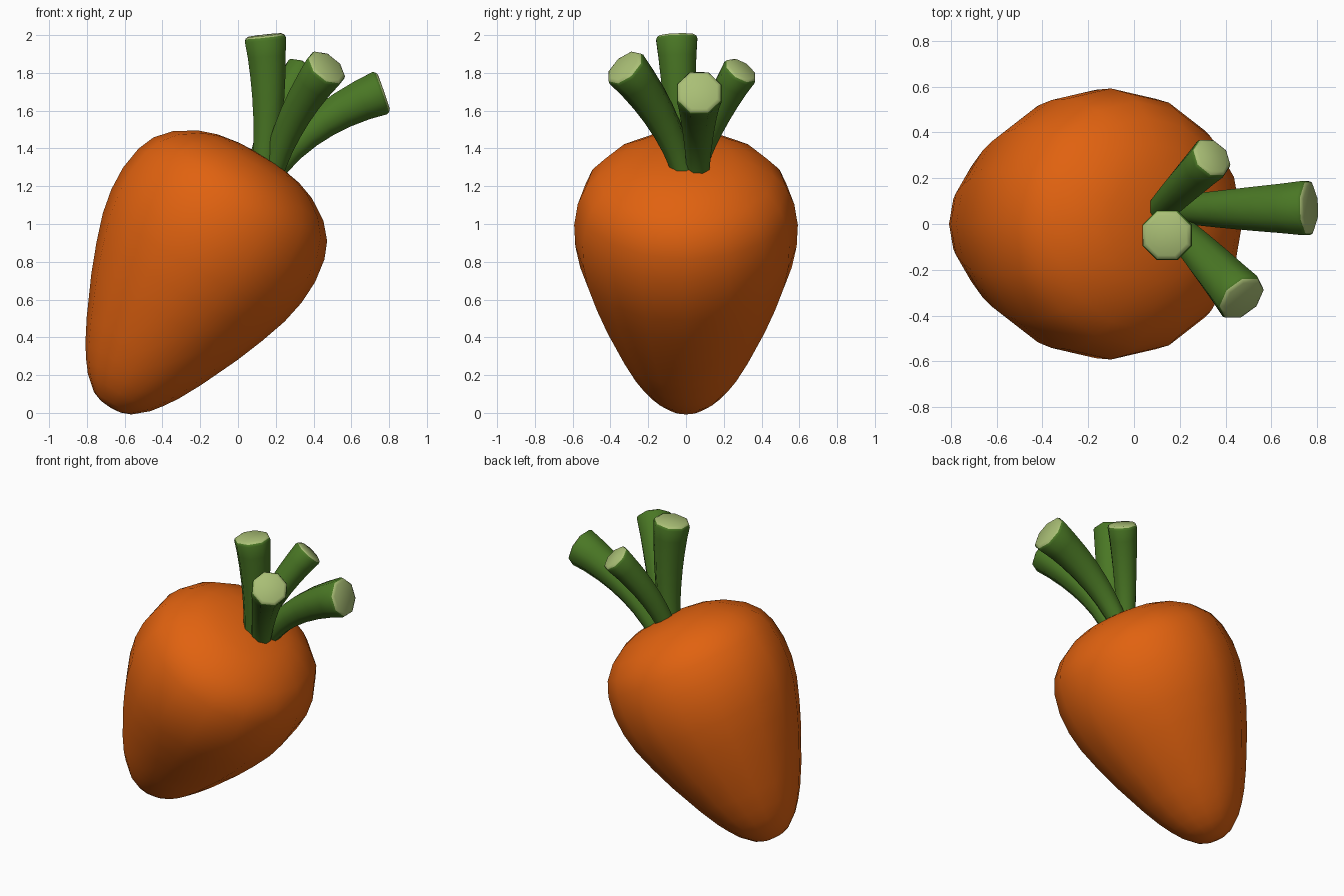
import bpy, bmesh, math
from mathutils import Vector, Matrix

if "Cube" in bpy.data.objects:
    bpy.data.objects.remove(bpy.data.objects["Cube"])


def material(name, rgb):
    m = bpy.data.materials.new(name)
    m.diffuse_color = (*rgb, 1)
    m.use_nodes = True
    m.node_tree.nodes["Principled BSDF"].inputs["Base Color"].default_value = m.diffuse_color
    return m


ORANGE = material("carrot orange", (0.75, 0.122, 0.005))
GREEN = material("stem green", (0.068, 0.185, 0.018))
PALE = material("cut stem pale green", (0.40, 0.52, 0.18))


def finish(name, bm, mats, angle):
    bmesh.ops.recalc_face_normals(bm, faces=bm.faces)
    me = bpy.data.meshes.new(name)
    bm.to_mesh(me)
    bm.free()
    ob = bpy.data.objects.new(name, me)
    bpy.context.collection.objects.link(ob)
    for m in mats:
        me.materials.append(m)
    bpy.ops.object.select_all(action='DESELECT')
    ob.select_set(True)
    bpy.context.view_layer.objects.active = ob
    bpy.ops.object.shade_smooth_by_angle(angle=math.radians(angle))
    return ob


def loft(bm, rings):
    """Join rings of points with quads; returns the rings of vertices."""
    vr = [[bm.verts.new(p) for p in r] for r in rings]
    n = len(vr[0])
    for a, b in zip(vr, vr[1:]):
        for i in range(n):
            j = (i + 1) % n
            bm.faces.new((a[i], a[j], b[j], b[i]))
    return vr


# Root: a 16-sided lathed profile (height along axis, radius), then tilted
profile = [(-0.309, 0.06), (-0.288, 0.115), (-0.222, 0.192), (-0.16, 0.24),
           (-0.087, 0.288), (0.034, 0.352), (0.247, 0.45), (0.40, 0.51),
           (0.549, 0.56), (0.68, 0.586), (0.811, 0.592), (0.94, 0.573),
           (1.032, 0.535), (1.114, 0.463), (1.185, 0.35), (1.22, 0.25),
           (1.24, 0.13)]
SIDES = 16
bm = bmesh.new()
rings = [[Vector((r * math.cos(k * math.tau / SIDES), r * math.sin(k * math.tau / SIDES), h - 0.5))
          for k in range(SIDES)] for h, r in profile]
vr = loft(bm, rings)
for ring, h in ((vr[0], -0.314), (vr[-1], 1.246)):
    tip = bm.verts.new((0, 0, h - 0.5))
    for k in range(SIDES):
        bm.faces.new((ring[k], ring[(k + 1) % SIDES], tip))
bm.transform(Matrix.Translation((-0.26, 0, 0.7275)) @ Matrix.Rotation(math.radians(30.8), 4, 'Y'))
finish("carrot_root", bm, [ORANGE], 60)


# Stems: curved, flaring 8-sided tubes with a pale cut end
def stem(name, base, mid, end, r0, r1):
    p0, pm, p2 = Vector(base), Vector(mid), Vector(end)
    p1 = 2 * pm - (p0 + p2) / 2           # curve passes through mid
    n, steps = 8, 7
    rings = []

    def ring(c, d, r):
        side = Vector((0, 1, 0)).cross(d).normalized()
        up = d.cross(side)
        return [c + r * (math.cos(a) * side + math.sin(a) * up)
                for a in ((k + 0.5) * math.tau / n for k in range(n))]

    for s in range(steps + 1):
        t = s / steps
        c = (1 - t) ** 2 * p0 + 2 * t * (1 - t) * p1 + t * t * p2
        d = ((1 - t) * (p1 - p0) + t * (p2 - p1)).normalized()
        if s == steps:
            c = c - d * 0.025
        rings.append(ring(c, d, r0 + (r1 - r0) * t ** 1.2))
    rings.append(ring(p2 - d * 0.010, d, r1 * 0.95))
    rings.append(ring(p2, d, r1 * 0.80))
    bm = bmesh.new()
    vr = loft(bm, rings)
    bm.faces.new(vr[0])
    bm.faces.new(vr[-1])
    bm.faces.ensure_lookup_table()
    tips = set(vr[-1])
    for f in bm.faces:                    # pale cut end
        if tips & set(f.verts):
            f.material_index = 1
    finish(name, bm, [GREEN, PALE], 50)


stem("stem_upright", (0.13, -0.02, 1.25), (0.16, -0.035, 1.62), (0.142, -0.05, 2.0), 0.065, 0.118)
stem("stem_front", (0.17, 0.0, 1.22), (0.285, -0.12, 1.54), (0.475, -0.33, 1.835), 0.06, 0.118)
stem("stem_right", (0.16, 0.065, 1.23), (0.41, 0.065, 1.51), (0.772, 0.07, 1.70), 0.06, 0.128)
stem("stem_back", (0.10, 0.04, 1.27), (0.195, 0.145, 1.55), (0.345, 0.295, 1.82), 0.06, 0.098)
